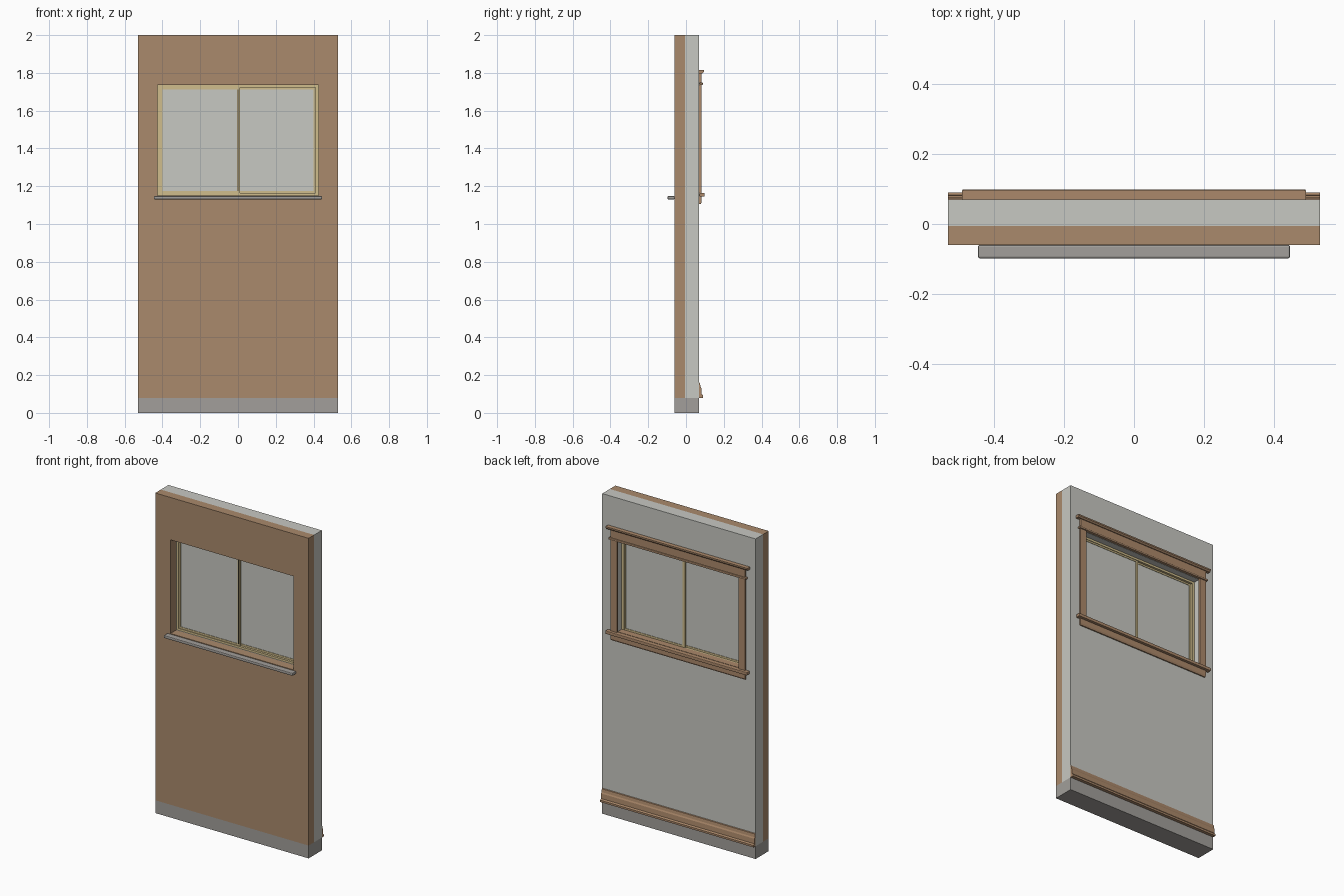
import bpy
import bmesh

cube = bpy.data.objects.get("Cube")
if cube:
    bpy.data.objects.remove(cube, do_unlink=True)


def material(name, rgb):
    m = bpy.data.materials.new(name)
    m.use_nodes = True
    color = (*rgb, 1.0)
    m.diffuse_color = color
    m.node_tree.nodes["Principled BSDF"].inputs["Base Color"].default_value = color
    return m


tan = material("tan_cladding", (0.40, 0.254, 0.15))
plaster = material("pale_plaster", (0.575, 0.58, 0.54))
concrete = material("grey_concrete", (0.36, 0.345, 0.325))
wood = material("brown_wood", (0.41, 0.25, 0.145))
cream = material("cream_frame", (0.63, 0.51, 0.265))
pane = material("pale_glass", (0.575, 0.58, 0.54))
dark = material("dark_seal", (0.10, 0.085, 0.06))


def finish(name, bm, mat):
    bmesh.ops.recalc_face_normals(bm, faces=bm.faces)
    mesh = bpy.data.meshes.new(name)
    bm.to_mesh(mesh)
    bm.free()
    mesh.materials.append(mat)
    obj = bpy.data.objects.new(name, mesh)
    bpy.context.collection.objects.link(obj)
    return obj


def extrude_x(name, profile, x0, x1, mat):
    """Sweep a (y, z) profile from x0 to x1."""
    bm = bmesh.new()
    ends = [[bm.verts.new((x, y, z)) for y, z in profile] for x in (x0, x1)]
    a, b = ends
    bm.faces.new(a)
    bm.faces.new(b)
    n = len(profile)
    for i in range(n):
        j = (i + 1) % n
        bm.faces.new((a[i], a[j], b[j], b[i]))
    return finish(name, bm, mat)


def box(name, x, y, z, mat):
    profile = [(y[0], z[0]), (y[1], z[0]), (y[1], z[1]), (y[0], z[1])]
    return extrude_x(name, profile, x[0], x[1], mat)


def ring(name, outer, inner, y, mat):
    """Rectangular slab with a hole; rectangles are (x0, x1, z0, z1)."""
    bm = bmesh.new()

    def loop(r, depth):
        corners = ((r[0], r[2]), (r[1], r[2]), (r[1], r[3]), (r[0], r[3]))
        return [bm.verts.new((px, depth, pz)) for px, pz in corners]

    loops = [loop(outer, y[0]), loop(inner, y[0]), loop(inner, y[1]), loop(outer, y[1])]
    for k in range(4):
        a, b = loops[k], loops[(k + 1) % 4]
        for i in range(4):
            j = (i + 1) % 4
            bm.faces.new((a[i], a[j], b[j], b[i]))
    return finish(name, bm, mat)


def soften(obj, width):
    mod = obj.modifiers.new("soft_edges", "BEVEL")
    mod.width = width
    mod.segments = 2
    return obj


W = 0.53
BASE = 0.08
OPEN = (-0.425, 0.425, 1.15, 1.735)
WALL = (-W, W, BASE, 2.0)

# Wall layers and footing
box("footing", (-W, W), (-0.06, 0.07), (0, BASE), concrete)
ring("outer_cladding", WALL, OPEN, (-0.06, -0.005), tan)
ring("inner_plaster", WALL, OPEN, (-0.005, 0.07), plaster)

# Window frame with two sliding sashes
ring("window_frame", OPEN, (-0.41, 0.41, 1.163, 1.722), (0.0, 0.028), cream)
for side, x0, x1, y in (("right", -0.41, 0.01, 0.004), ("left", -0.01, 0.41, 0.014)):
    inner = (x0 + (0.01 if side == "right" else 0.016),
             x1 - (0.016 if side == "right" else 0.01), 1.174, 1.712)
    ring(side + "_sash", (x0, x1, 1.163, 1.722), inner, (y, y + 0.01), cream)
    box(side + "_glass", inner[:2], (y + 0.003, y + 0.007), inner[2:], pane)
box("meeting_seal", (-0.003, 0.003), (0.002, 0.004), (1.174, 1.712), dark)

# Outside sill
soften(box("outer_sill", (-0.445, 0.445), (-0.098, -0.06), (1.13, 1.148), concrete), 0.005)

# Inside stool and apron
box("stool_inner", (-0.424, 0.424), (0.028, 0.07), (1.15, 1.165), wood)
soften(box("stool_nose", (-0.49, 0.49), (0.07, 0.099), (1.145, 1.165), wood), 0.004)
apron = [(0.07, 1.105), (0.077, 1.105), (0.082, 1.115), (0.082, 1.145), (0.07, 1.145)]
extrude_x("apron", apron, -0.465, 0.465, wood)

# Inside casing and header
for side, s in (("left", 1), ("right", -1)):
    box(side + "_casing", sorted((s * 0.42, s * 0.465)), (0.07, 0.082), (1.165, 1.735), wood)
soften(box("header_bead", (-0.475, 0.475), (0.07, 0.089), (1.735, 1.748), wood), 0.003)
box("header_board", (-0.465, 0.465), (0.07, 0.083), (1.748, 1.8), wood)
cap = [(0.07, 1.798), (0.088, 1.798), (0.096, 1.806), (0.096, 1.815), (0.07, 1.815)]
extrude_x("header_cap", cap, -0.49, 0.49, wood)

# Baseboard with a shoe at the foot
base = [(0.07, 0.08), (0.09, 0.08), (0.09, 0.092), (0.083, 0.1), (0.081, 0.13),
        (0.077, 0.138), (0.074, 0.157), (0.07, 0.16)]
extrude_x("baseboard", base, -W, W, wood)
